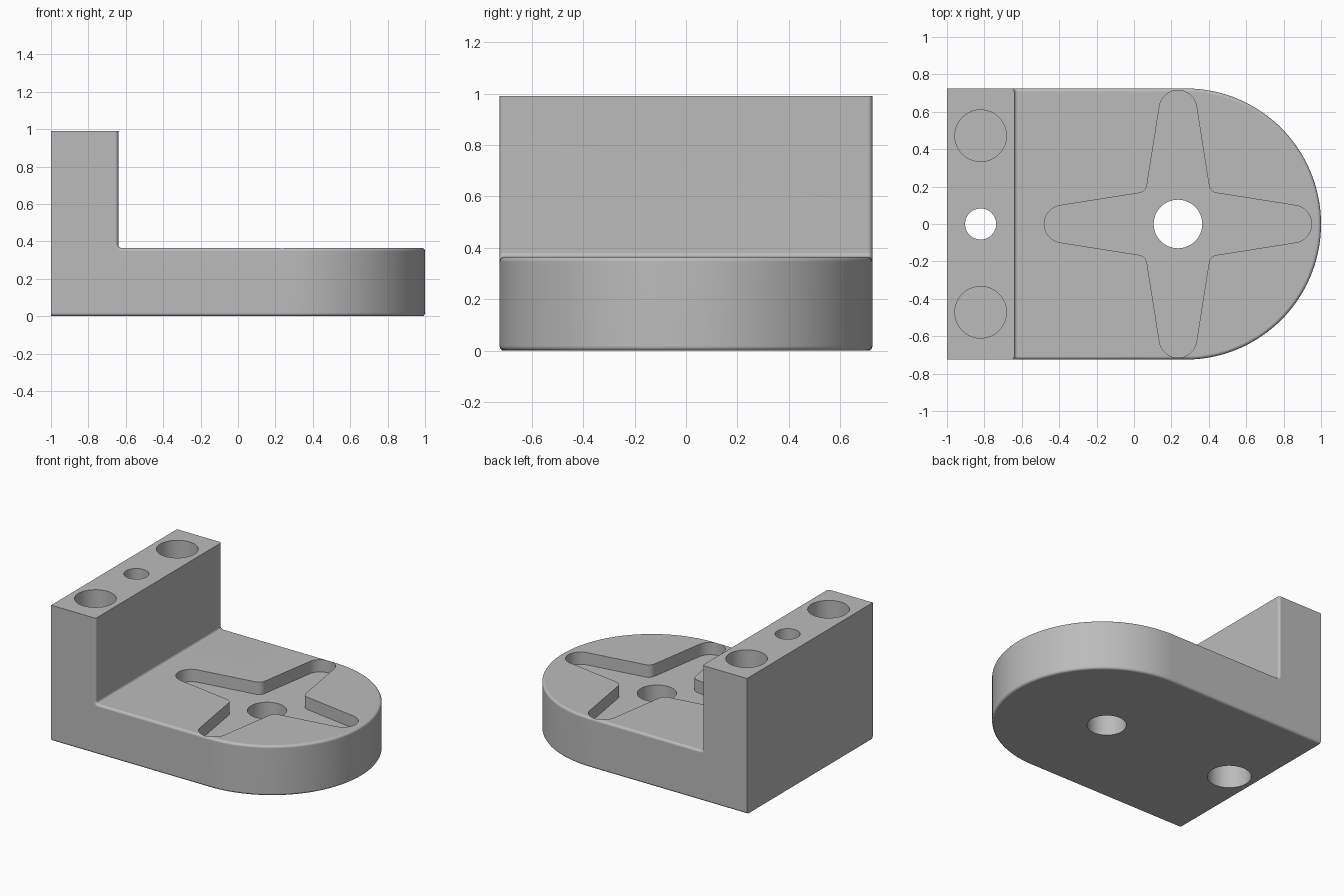
import bpy, bmesh
from math import radians, cos, sin, hypot
from mathutils import Vector

cube = bpy.data.objects.get("Cube")
if cube:
    bpy.data.objects.remove(cube, do_unlink=True)

HALF_W = 0.725      # half width, also the radius of the rounded end
END_X = 0.275       # centre of the rounded end
BACK, WALL = -1.0, -0.64
PLATE_Z, TOP_Z = 0.365, 0.99
HUB_X, BOLT_X = 0.235, -0.82
FILLET = 0.018

grey = bpy.data.materials.new("grey_metal")
grey.use_nodes = True
colour = (0.5, 0.5, 0.5, 1)
grey.diffuse_color = colour
grey.node_tree.nodes["Principled BSDF"].inputs["Base Color"].default_value = colour


def arc(cx, cy, r, a0, a1, n):
    angles = [radians(a0 + (a1 - a0) * i / n) for i in range(n + 1)]
    return [(cx + r * cos(a), cy + r * sin(a)) for a in angles]


def prism(name, points, lo, hi, side=False):
    """Extrude a closed outline along z, or along y when side is set."""
    bm = bmesh.new()
    verts = [bm.verts.new((u, lo, v) if side else (u, v, lo)) for u, v in points]
    face = bm.faces.new(verts)
    out = bmesh.ops.extrude_face_region(bm, geom=[face])["geom"]
    move = Vector((0, hi - lo, 0)) if side else Vector((0, 0, hi - lo))
    bmesh.ops.translate(bm, vec=move, verts=[g for g in out if isinstance(g, bmesh.types.BMVert)])
    bmesh.ops.recalc_face_normals(bm, faces=bm.faces)
    mesh = bpy.data.meshes.new(name)
    bm.to_mesh(mesh)
    bm.free()
    mesh.materials.append(grey)
    obj = bpy.data.objects.new(name, mesh)
    bpy.context.collection.objects.link(obj)
    return obj


def combine(target, tool, operation):
    bpy.context.view_layer.objects.active = target
    mod = target.modifiers.new("cut", "BOOLEAN")
    mod.operation, mod.solver, mod.object = operation, "EXACT", tool
    bpy.ops.object.modifier_apply(modifier=mod.name)
    bpy.data.objects.remove(tool, do_unlink=True)


def drill(target, x, y, r, lo, hi):
    hole = prism("drill", arc(x, y, r, 0, 360, 48)[:-1], lo, hi)
    combine(target, hole, "DIFFERENCE")


# Body: L-shaped side profile with a filleted inner corner, trimmed to the plan outline
profile = [(BACK, 0), (1.2, 0), (1.2, PLATE_Z)]
profile += arc(WALL + FILLET, PLATE_Z + FILLET, FILLET, 270, 180, 5)
profile += [(WALL, TOP_Z), (BACK, TOP_Z)]
body = prism("bracket_body", profile, -1, 1, side=True)
plan = [(-1.2, -HALF_W)] + arc(END_X, 0, HALF_W, -90, 90, 72) + [(-1.2, HALF_W)]
combine(body, prism("plan", plan, -0.2, 1.2), "INTERSECT")


# Round the rim that runs along the sides and around the end
def on_rim(edge):
    mid = (edge.verts[0].co + edge.verts[1].co) / 2
    at_side = abs(abs(mid.y) - HALF_W) < 0.001
    at_end = mid.x > END_X and abs(hypot(mid.x - END_X, mid.y) - HALF_W) < 0.002
    inside = mid.x > BACK + 0.01 and mid.z < TOP_Z - 0.01
    return (at_side or at_end) and inside and edge.calc_face_angle(0) > radians(40)


bm = bmesh.new()
bm.from_mesh(body.data)
bmesh.ops.bevel(bm, geom=[e for e in bm.edges if on_rim(e)], offset=FILLET,
                offset_type="OFFSET", segments=4, profile=0.5, affect="EDGES",
                clamp_overlap=False)
bm.to_mesh(body.data)
bm.free()

# Four-armed pocket with round tips and rounded inner corners
arm = arc(0.615, 0, 0.1, -81.5, 81.5, 16) + arc(0.215, 0.215, 0.05, -98.5, -171.5, 8)
star = []
for k in range(4):
    c, s = round(cos(radians(90 * k))), round(sin(radians(90 * k)))
    star += [(HUB_X + c * x - s * y, s * x + c * y) for x, y in arm]
combine(body, prism("pocket", star, PLATE_Z - 0.09, PLATE_Z + 0.1), "DIFFERENCE")

# Hub hole, bolt hole with a counterbore below, and two blind holes on top
drill(body, HUB_X, 0, 0.13, -0.1, 0.6)
drill(body, BOLT_X, 0, 0.083, -0.1, 1.1)
drill(body, BOLT_X, 0, 0.145, -0.1, 0.4)
for side in (-1, 1):
    drill(body, BOLT_X, side * 0.472, 0.138, 0.5, 1.1)

# Smooth curved walls, keep edges sharp and flat faces flat
bpy.ops.object.select_all(action="DESELECT")
body.select_set(True)
bpy.context.view_layer.objects.active = body
bpy.ops.object.shade_smooth_by_angle(angle=radians(30))
weighted = body.modifiers.new("flat_faces", "WEIGHTED_NORMAL")
weighted.keep_sharp = True
